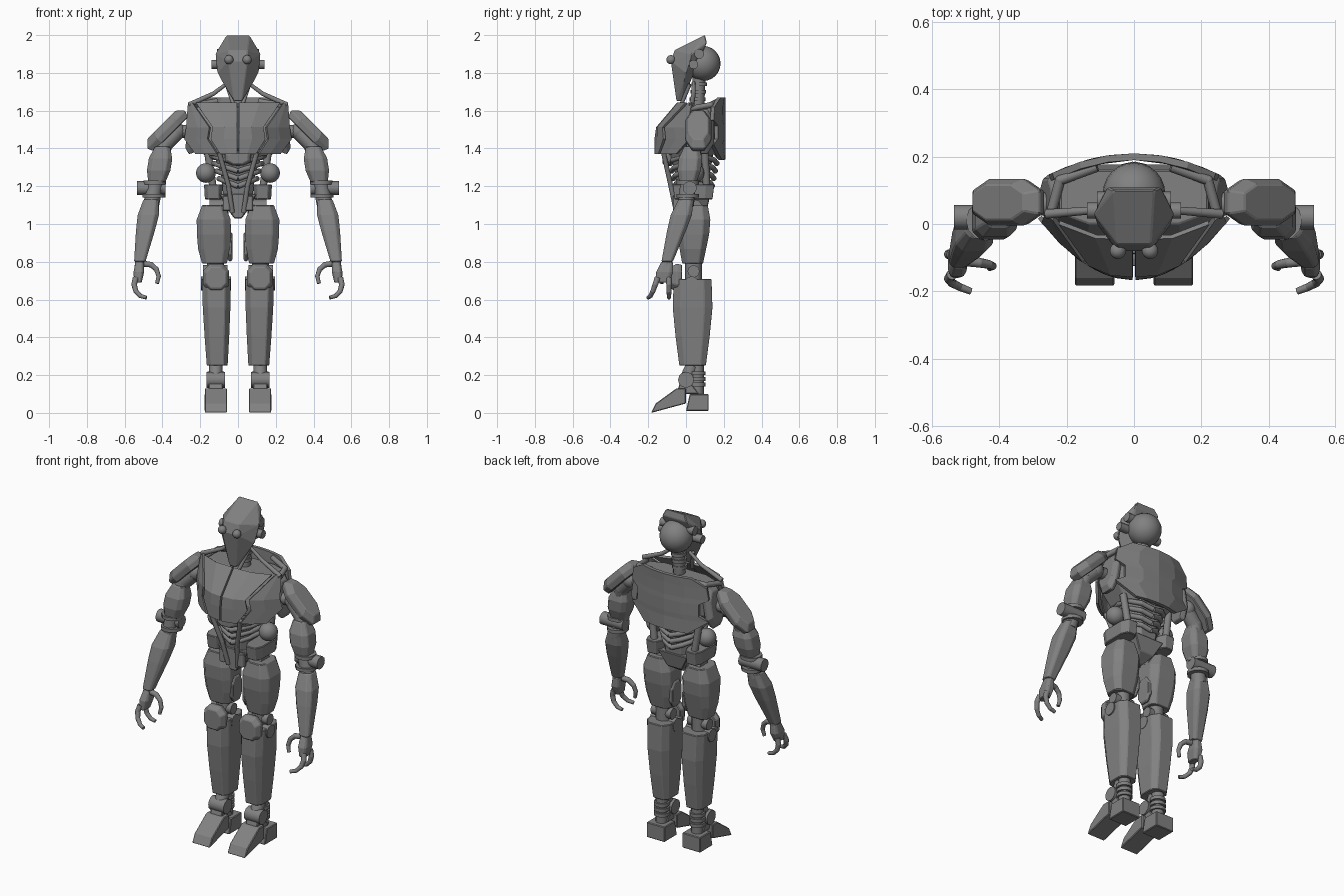
import bpy, bmesh
from math import sin, cos, pi, hypot, radians
from mathutils import Vector, Matrix

if "Cube" in bpy.data.objects:
    bpy.data.objects.remove(bpy.data.objects["Cube"])

shade = (.22, .22, .22, 1)
grey = bpy.data.materials.new("plain grey")
grey.use_nodes = True
grey.diffuse_color = shade
grey.node_tree.nodes["Principled BSDF"].inputs["Base Color"].default_value = shade


def finish(name, bm, mirror=True, bevel=0, smooth=False, solid=0):
    """Turn a bmesh into an object with the shared material and modifiers."""
    bmesh.ops.recalc_face_normals(bm, faces=bm.faces)
    mesh = bpy.data.meshes.new(name)
    bm.to_mesh(mesh)
    bm.free()
    mesh.materials.append(grey)
    if smooth:
        mesh.polygons.foreach_set("use_smooth", [True] * len(mesh.polygons))
        mesh.set_sharp_from_angle(angle=radians(40))
    part = bpy.data.objects.new(name, mesh)
    bpy.context.scene.collection.objects.link(part)
    if mirror:
        part.modifiers.new("Mirror", "MIRROR").use_axis[0] = True
    if solid:
        thick = part.modifiers.new("Solidify", "SOLIDIFY")
        thick.thickness, thick.offset = solid, 0
    if bevel:
        edge = part.modifiers.new("Bevel", "BEVEL")
        edge.width, edge.segments = bevel, 1


def hull(name, points, across=False):
    """Convex faceted solid; across spans both sides in one piece."""
    bm = bmesh.new()
    for x, y, z in points:
        bm.verts.new((x, y, z))
        if across:
            bm.verts.new((-x, y, z))
    bmesh.ops.convex_hull(bm, input=bm.verts)
    loose = [vert for vert in bm.verts if not vert.link_faces]
    bmesh.ops.delete(bm, geom=loose, context="VERTS")
    bmesh.ops.dissolve_limit(bm, angle_limit=radians(2), verts=bm.verts, edges=bm.edges)
    finish(name, bm, mirror=not across, bevel=.004)


def prism(name, left, right, profile):
    """Side profile of y and z, extruded sideways."""
    hull(name, [(x, y, z) for x in (left, right) for y, z in profile])


def plate(name, at, u, v, thick):
    """Padded octagonal plate spanned by two half axes."""
    at, u, v = Vector(at), Vector(u), Vector(v)
    normal = u.cross(v).normalized() * thick / 2
    points = []
    for side, scale in ((-1, .9), (0, 1), (1, .75)):
        for a, b in ((1, .5), (.5, 1)):
            for p, q in ((a, b), (-a, b), (a, -b), (-a, -b)):
                points.append(at + (u * p + v * q) * scale + normal * side)
    hull(name, points)


def loft(name, bottom, top, widths, depths=None, mirror=True):
    """Evenly spaced chamfered sections between two points."""
    bm = bmesh.new()
    depths = depths or widths
    corners = [(1, -.6), (1, .6), (.6, 1), (-.6, 1), (-1, .6), (-1, -.6), (-.6, -1), (.6, -1)]
    loops = []
    for i, (width, depth) in enumerate(zip(widths, depths)):
        mid = Vector(bottom).lerp(Vector(top), i / (len(widths) - 1))
        loops.append([bm.verts.new(mid + Vector((a * width, b * depth, 0))) for a, b in corners])
    for low, high in zip(loops, loops[1:]):
        for i in range(len(corners)):
            bm.faces.new((low[i - 1], low[i], high[i], high[i - 1]))
    bm.faces.new(loops[0])
    bm.faces.new(loops[-1])
    finish(name, bm, mirror, bevel=.004)


def panel(name, rows, surface, solid):
    """Armour sheet: rows of height, inner and outer x, laid on a surface."""
    bm = bmesh.new()
    grid = []
    for z, inner, outer in rows:
        spread = [inner + (outer - inner) * t for t in (0, .5, 1)]
        grid.append([bm.verts.new((x, surface(x, z), z)) for x in spread])
    for a, b in zip(grid, grid[1:]):
        for i in range(len(a) - 1):
            bm.faces.new((a[i], a[i + 1], b[i + 1], b[i]))
    finish(name, bm, solid=solid)


def add_ball(bm, at, radius):
    bmesh.ops.create_uvsphere(bm, u_segments=24, v_segments=12, radius=radius, matrix=Matrix.Translation(at))


def ball(name, at, radius, mirror=True):
    bm = bmesh.new()
    add_ball(bm, at, radius)
    finish(name, bm, mirror, smooth=True)


def rod(name, points, start, end=None, mirror=True):
    """Round rod through points, tapering from start to end radius."""
    bm = bmesh.new()
    points = [Vector(p) for p in points]
    end = end or start
    steps = len(points) - 1
    radii = [start + (end - start) * i / steps for i in range(steps + 1)]
    for i, (a, b) in enumerate(zip(points, points[1:])):
        turn = (b - a).to_track_quat("Z", "Y").to_matrix().to_4x4()
        bmesh.ops.create_cone(bm, cap_ends=True, segments=12, radius1=radii[i], radius2=radii[i + 1],
                              depth=(b - a).length, matrix=Matrix.Translation((a + b) / 2) @ turn)
        if i:
            add_ball(bm, a, radii[i])
    finish(name, bm, mirror, smooth=True)


def axle(name, at, reach, radius):
    """Joint pin lying along x."""
    offset = Vector((reach, 0, 0))
    rod(name, [Vector(at) - offset, Vector(at) + offset], radius)


def rings(name, bottom, top, count, radius, mirror=True):
    """Collars stacked between two points."""
    for i in range(count):
        mid = Vector(bottom).lerp(Vector(top), i / (count - 1))
        half = Vector((0, 0, .01))
        rod(name, [mid - half, mid + half], radius, mirror=mirror)


def chest_surface(x, z):
    return -.16 + hypot(.85 * max(0, z - 1.5), 2.3 * x * x)


def back_surface(x, z):
    return .2 - x * x


# Head and neck
ball("skull", (0, .09, 1.85), .093, mirror=False)
hull("face_mask", [(.06, .1, 2), (.08, .11, 1.96), (.05, -.06, 1.92), (.12, .03, 1.9), (.05, -.08, 1.86),
                   (.11, 0, 1.8), (.02, -.05, 1.65), (.02, -.02, 1.65)], across=True)
ball("eye", (.048, -.08, 1.87), .024)
axle("ear_disc", (.11, .04, 1.845), .03, .024)
axle("temple_disc", (.08, .07, 1.9), .03, .026)
rod("neck", [(0, .06, 1.55), (0, .07, 1.8)], .034, mirror=False)
rings("neck_ring", (0, .06, 1.66), (0, .07, 1.74), 3, .042, mirror=False)
rod("neck_strut", [(.05, .04, 1.75), (.13, .04, 1.69), (.26, .03, 1.63)], .009, .014)
rod("throat_strut", [(.06, .02, 1.74), (.02, -.03, 1.62)], .01)

# Chest armour
loft("chest_core", (0, .04, 1.36), (0, .08, 1.62), (.15, .23, .24, .22), (.1, .12, .11, .08), mirror=False)
seams = [(1.64, .23, .26), (1.51, .14, .27), (1.45, .15, .28), (1.37, .1, .22)]
panel("chest_plate", [(z, .004, seam - .008) for z, seam, edge in seams], chest_surface, .014)
panel("side_chest_plate", [(z, seam + .008, edge) for z, seam, edge in seams], chest_surface, .014)
outline = [(1.67, .16), (1.62, .24), (1.55, .25), (1.52, .2), (1.45, .2), (1.42, .25), (1.34, .14)]
panel("back_plate", [(z, 0, edge) for z, edge in outline], back_surface, .02)
plate("flank_plate", (.24, .08, 1.49), (0, .07, 0), (-.02, 0, .12), .05)
rod("collar_bar", [(.11, .17, 1.65), (.22, .13, 1.63), (.25, .02, 1.61)], .015)

# Waist and pelvis
loft("abdomen", (0, .04, 1.12), (0, .03, 1.4), (.075, .09, .14), (.08, .09, .12), mirror=False)
for i in range(5):
    width, depth, height = .1 + i * .013, .1 + i * .008, 1.2 + i * .04
    bends = [pi * k / 6 for k in range(7)]
    rod("rib", [(width * sin(a), .04 - depth * cos(a), height + .04 * sin(a)) for a in bends], .014)
rod("belly_strap", [(.1, -.12, 1.38), (.05, -.08, 1.2), (.03, -.05, 1.06)], .013)
plate("belly_plate", (0, -.1, 1.35), (.07, 0, 0), (0, 0, .04), .05)
ball("waist_joint", (.17, .045, 1.27), .052)
rod("waist_piston", [(.16, .1, 1.38), (.13, .11, 1.18)], .02)
loft("hip_block", (.13, .04, 1.13), (.13, .04, 1.21), (.045, .05), (.1, .11))
hull("pelvis", [(.1, -.05, 1.16), (.1, .13, 1.16), (.05, .11, 1.07), (.02, -.05, 1.03), (.02, .05, 1.03)], across=True)
loft("groin_block", (.06, -.05, 1.07), (.06, -.05, 1.15), (.02, .02))
axle("hip_pin", (.1, .045, 1.09), .05, .04)

# Legs
loft("thigh", (.125, .035, .79), (.13, .04, 1.1), (.065, .085, .09, .09, .06), (.055, .07, .085, .09, .075))
plate("inner_thigh_pad", (.045, .04, .88), (0, .05, 0), (0, 0, .08), .03)
rod("knee_post", [(.118, .04, .66), (.118, .04, .82)], .045)
axle("upper_knee_axle", (.12, .04, .75), .065, .032)
axle("lower_knee_axle", (.117, .03, .685), .08, .038)
loft("shin", (.11, .035, .25), (.115, .035, .71), (.055, .065, .073, .076), (.07, .09, .105, .1))
plate("knee_cap", (.116, -.05, .715), (.07, 0, 0), (0, 0, .075), .06)
rod("ankle_post", [(.118, .06, .08), (.118, .06, .28)], .034)
rings("ankle_ring", (.118, .06, .15), (.118, .06, .21), 3, .044)
axle("ankle_axle", (.118, 0, .175), .05, .042)
rod("ankle_strut", [(.118, 0, .175), (.118, .035, .25)], .036)
prism("toe", .058, .176, [(-.185, 0), (-.16, .05), (-.05, .13), (0, .13), (0, .05)])
prism("instep", .08, .155, [(-.05, .1), (-.03, .17), (.03, .15), (.07, .1)])
prism("heel", .058, .178, [(0, .01), (.12, .01), (.12, .1), (.02, .1)])

# Arms
axle("shoulder_axle", (.29, .06, 1.49), .07, .034)
ball("shoulder_ball", (.325, .06, 1.49), .047)
plate("shoulder_pad", (.38, .065, 1.5), (.1, 0, -.1), (0, .07, 0), .07)
rod("upper_arm_link", [(.33, .055, 1.48), (.39, .045, 1.42), (.41, .03, 1.35)], .043)
loft("upper_arm", (.43, .01, 1.22), (.4, .03, 1.41), (.045, .062, .062, .04))
axle("elbow_axle", (.46, .02, 1.19), .075, .037)
rod("elbow_post", [(.43, .015, 1.25), (.46, 0, 1.1)], .042)
rings("elbow_ring", (.445, .01, 1.15), (.44, .01, 1.22), 2, .06)
loft("forearm", (.52, -.1, .8), (.46, 0, 1.13), (.03, .04, .05, .056, .04))

# Hands: each finger is an arc of start angle, end angle, depth and outward drift
rod("wrist", [(.52, -.1, .82), (.525, -.11, .75)], .024)
loft("palm", (.53, -.125, .69), (.52, -.1, .8), (.02, .028, .022), (.035, .045, .03))
for name, z, start, end, y, drift in (("front_finger", .68, 30, -90, -.15, -.05),
                                      ("back_finger", .68, 30, -90, -.09, 0),
                                      ("thumb", .72, 80, 210, -.11, -.02)):
    turns = [(t, radians(start + (end - start) * t)) for t in (0, .25, .5, .75, 1)]
    rod(name, [(.485 + .065 * cos(a), y + drift * t, z + .07 * sin(a)) for t, a in turns], .016, .01)
